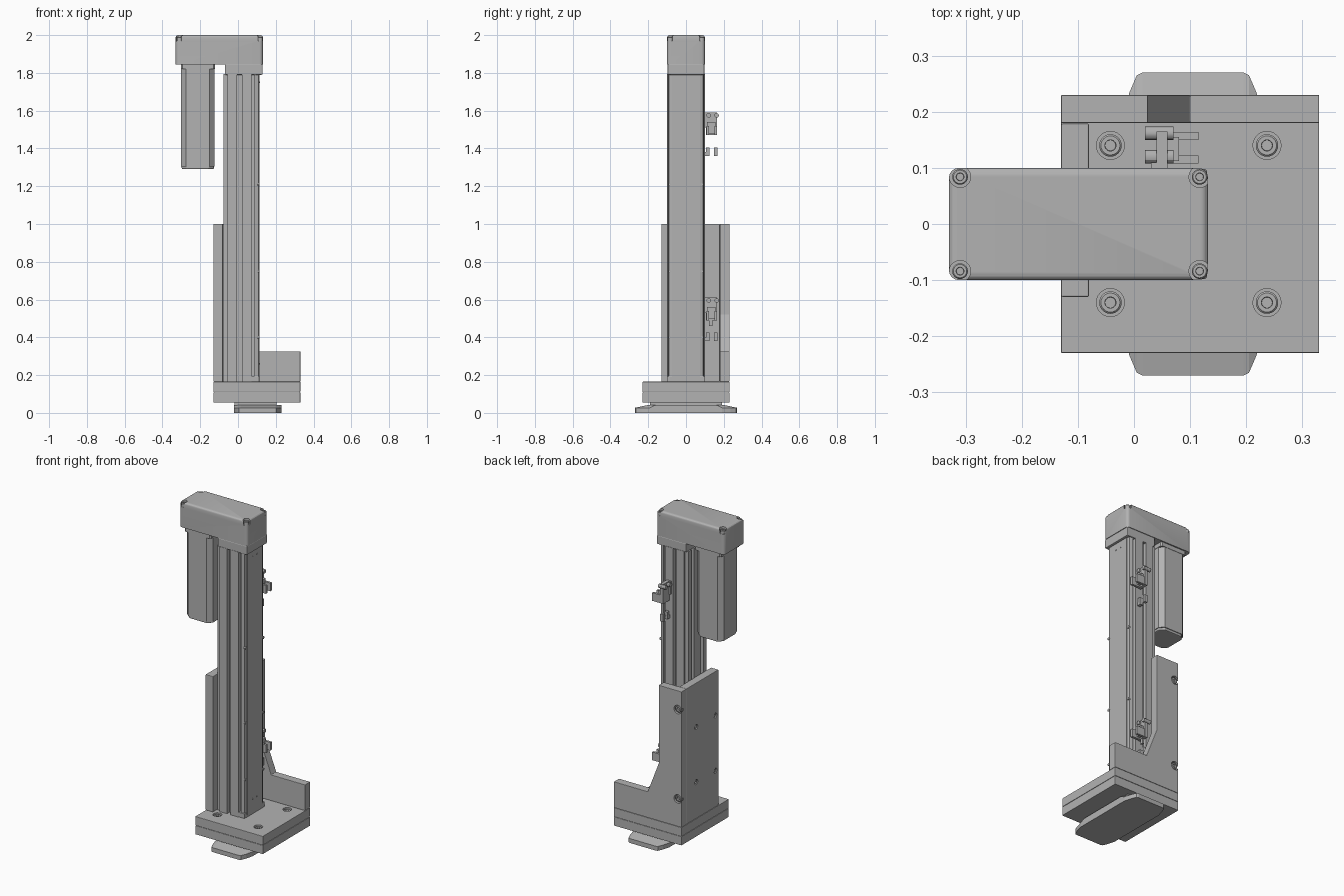
import bpy, bmesh
from math import pi
from mathutils import Matrix, Vector

if "Cube" in bpy.data.objects:
    bpy.data.objects.remove(bpy.data.objects["Cube"])

grey = bpy.data.materials.new("machine grey")
grey.use_nodes = True
COLOUR = (0.45, 0.45, 0.45, 1)
grey.diffuse_color = COLOUR
grey.node_tree.nodes["Principled BSDF"].inputs["Base Color"].default_value = COLOUR


def finish(name, bm, bevel=0, smooth=False):
    bmesh.ops.recalc_face_normals(bm, faces=bm.faces)
    mesh = bpy.data.meshes.new(name)
    bm.to_mesh(mesh)
    bm.free()
    mesh.materials.append(grey)
    ob = bpy.data.objects.new(name, mesh)
    bpy.context.collection.objects.link(ob)
    if bevel:
        mod = ob.modifiers.new("Bevel", 'BEVEL')
        mod.width, mod.segments = bevel, 2
    if smooth:
        bpy.ops.object.select_all(action='DESELECT')
        ob.select_set(True)
        bpy.context.view_layer.objects.active = ob
        bpy.ops.object.shade_smooth_by_angle()
    return ob


def add_box(bm, x, y, z):
    """Box from three (low, high) ranges."""
    lo, hi = Vector((x[0], y[0], z[0])), Vector((x[1], y[1], z[1]))
    m = Matrix.Translation((lo + hi) / 2) @ Matrix.Diagonal((*(hi - lo), 1))
    return bmesh.ops.create_cube(bm, size=1, matrix=m)


def box(name, x, y, z, bevel=0):
    bm = bmesh.new()
    add_box(bm, x, y, z)
    return finish(name, bm, bevel)


def add_cyl(bm, pos, axis, r, length, sides=24):
    rot = Vector(axis).to_track_quat('Z', 'Y').to_matrix().to_4x4()
    return bmesh.ops.create_cone(bm, cap_ends=True, segments=sides, radius1=r, radius2=r,
                                 depth=length, matrix=Matrix.Translation(pos) @ rot)


def prism(name, points, start, offset, bevel=0):
    """Extrude a closed outline; start maps a 2D point to 3D."""
    bm = bmesh.new()
    face = bm.faces.new([bm.verts.new(start(*p)) for p in points])
    out = bmesh.ops.extrude_face_region(bm, geom=[face])
    bmesh.ops.translate(bm, vec=offset, verts=[v for v in out["geom"] if isinstance(v, bmesh.types.BMVert)])
    return finish(name, bm, bevel)


def drill(target, spots, axis, r, depth):
    """Cut round pockets into a part."""
    bm = bmesh.new()
    for p in spots:
        add_cyl(bm, p, axis, r, depth * 2)
    cutter = finish(target.name + "_cutter", bm)
    cutter.hide_render = True
    cutter.hide_set(True)
    mod = target.modifiers.new("Pockets", 'BOOLEAN')
    mod.operation, mod.solver, mod.object = 'DIFFERENCE', 'EXACT', cutter


def screws(name, spots, axis, r, sink):
    """Socket head screws whose tops lie below the surface by sink."""
    bm = bmesh.new()
    a = Vector(axis)
    for p in spots:
        p = Vector(p)
        length = 0.03
        add_cyl(bm, p - a * (sink + length / 2), axis, r, length)
    for f in [f for f in bm.faces if len(f.verts) > 4 and f.normal.dot(a) > 0.9]:
        bmesh.ops.inset_individual(bm, faces=[f], thickness=r * 0.15, depth=0.003)
        bmesh.ops.inset_individual(bm, faces=[f], thickness=r * 0.35)
        bmesh.ops.inset_individual(bm, faces=[f], thickness=0.0005, depth=-0.01)
    finish(name, bm, smooth=True)


UP, BACK, RIGHT_OUT = (0, 0, 1), (0, 1, 0), (-1, 0, 0)

# Base plates and their counterbored screws
box("lower_base_plate", (-.13, .33), (-.23, .23), (.055, .109), .002)
base = box("upper_base_plate", (-.13, .33), (-.23, .23), (.111, .165), .002)
spots = [(x, y, .165) for x in (-.042, .237) for y in (-.14, .14)]
drill(base, spots, UP, .025, .03)
screws("base_screws", spots, UP, .02, .008)
box("base_seam", (-.127, .327), (-.227, .227), (.105, .115))

# Foot with sloping end flanges
half = [(-.02, 0), (-.02, .19), (-.008, .235), (.005, .265), (.015, .27)]
half += [(.19 - x, y) for x, y in reversed(half)]
plan = half + [(x, -y) for x, y in reversed(half) if y > 0]
plan = [(x if x < .1 else x + .02, y) for x, y in plan]
bm = bmesh.new()
rings = []
for z, sy in ((0, 1), (.027, 1), (.042, .74)):
    rings.append([bm.verts.new((x, y * sy if abs(y) > .2 else y * min(1, sy + .1), z)) for x, y in plan])
bm.faces.new(rings[0])
bm.faces.new(rings[-1])
for a, b in zip(rings, rings[1:]):
    for i in range(len(plan)):
        j = (i + 1) % len(plan)
        bm.faces.new((a[i], a[j], b[j], b[i]))
finish("foot", bm)
box("foot_spacer", (-.018, .205), (-.19, .19), (.04, .056))

# Upright angle bracket
back = prism("back_bracket_plate",
             [(-.13, .166), (.33, .166), (.33, .325), (.10, .325), (.025, .52), (.025, 1), (-.13, 1)],
             lambda x, z: (x, .18, z), (0, .05, 0), .002)
spots = [(-.105, .23, z) for z in (.335, .885)]
drill(back, spots, BACK, .026, .02)
screws("back_plate_screws", spots, BACK, .02, .006)
side = box("side_bracket_plate", (-.13, -.08), (-.13, .179), (.166, 1), .003)
spots = [(-.13, y, z) for y in (-.1, .086) for z in (.39, .73)]
drill(side, spots, RIGHT_OUT, .015, .02)
screws("side_plate_screws", spots, RIGHT_OUT, .012, .006)

# Slotted column: half outline mirrored across y
half = [(.112, .075), (.108, .09), (.087, .095), (.087, .07), (.072, .07), (.072, .1),
        (.02, .1), (.02, .075), (-.005, .075), (-.005, .1), (-.055, .1), (-.055, .088), (-.078, .088),
        (-.078, .06), (-.06, .06), (-.06, .035), (-.078, .035)]
prism("column", half + [(x, -y) for x, y in reversed(half)],
      lambda x, y: (x, y, .165), (0, 0, 1.63))
box("column_cover", (.11, .115), (-.073, .073), (.18, 1.79))
box("column_foot_block", (.07, .113), (-.1, .1), (.166, .195), .002)
bm = bmesh.new()
for y in (-.085, .085):
    for z in (.4, .75, 1.21):
        add_cyl(bm, (.108, y, z), (1, 0, 0), .008, .014, 12)
for z in (.26, 1.75):
    for y in (-.02, .02):
        add_cyl(bm, (.115, y, z), (1, 0, 0), .004, .004, 12)
for z in (.4, .55, .75, 1.21):
    add_cyl(bm, (.007, -.075, z), BACK, .008, .01, 12)
finish("column_screws", bm, smooth=True)

# Column cap and gearbox head
box("column_cap", (-.07, .13), (-.098, .098), (1.79, 1.846), .005)
bm = bmesh.new()
add_box(bm, (-.33, .132), (-.1, .1), (1.845, 2))
bmesh.ops.bevel(bm, geom=[e for e in bm.edges if abs(e.verts[0].co.z - e.verts[1].co.z) > .1],
                offset=.018, segments=4, profile=.5, affect='EDGES')
top = [f for f in bm.faces if f.normal.z > .9]
bmesh.ops.bevel(bm, geom=list(top[0].edges), offset=.012, segments=3, profile=.5, affect='EDGES')
head = finish("gearbox_head", bm, smooth=True)
spots = [(x, y, 2) for x in (-.31, .117) for y in (-.084, .084)]
drill(head, spots, UP, .019, .03)
screws("head_screws", spots, UP, .014, .012)

# Motor with chamfered corners, end cap and mounting flange
def octagon(x0, x1, y, c):
    return [(x0 + c, -y), (x1 - c, -y), (x1, -y + c), (x1, y - c),
            (x1 - c, y), (x0 + c, y), (x0, y - c), (x0, -y + c)]


prism("motor_body", octagon(-.302, -.124, .09, .026),
      lambda x, y: (x, y, 1.305), (0, 0, .515))
prism("motor_end_cap", octagon(-.298, -.128, .086, .026),
      lambda x, y: (x, y, 1.29), (0, 0, .02), .006)
prism("motor_flange", octagon(-.302, -.122, .092, .008),
      lambda x, y: (x, y, 1.82), (0, 0, .03))

# Position sensors clamped on the back of the column
for label, z in (("upper", 1.36), ("lower", .38)):
    bm = bmesh.new()
    add_box(bm, (.04, .06), (.105, .165), (z + .11, z + .23))
    add_box(bm, (.058, .08), (.112, .155), (z + .12, z + .18))
    for y in (.115, .157):
        add_box(bm, (.06, .115), (y - .007, y + .007), (z + .11, z + .16))
        add_cyl(bm, (.045, y + .005, z + .215), (1, 0, 0), .012, .05, 12)
        add_box(bm, (.04, .06), (y - .009, y + .009), (z, z + .045))
    add_box(bm, (.04, .06), (.085, .125), (z, z + .02))
    add_box(bm, (.03, .06), (.07, .11), (z + .15, z + .23))
    if label == "lower":
        add_box(bm, (.045, .057), (.123, .14), (z + .08, z + .12))
    finish(label + "_sensor", bm, smooth=True)
